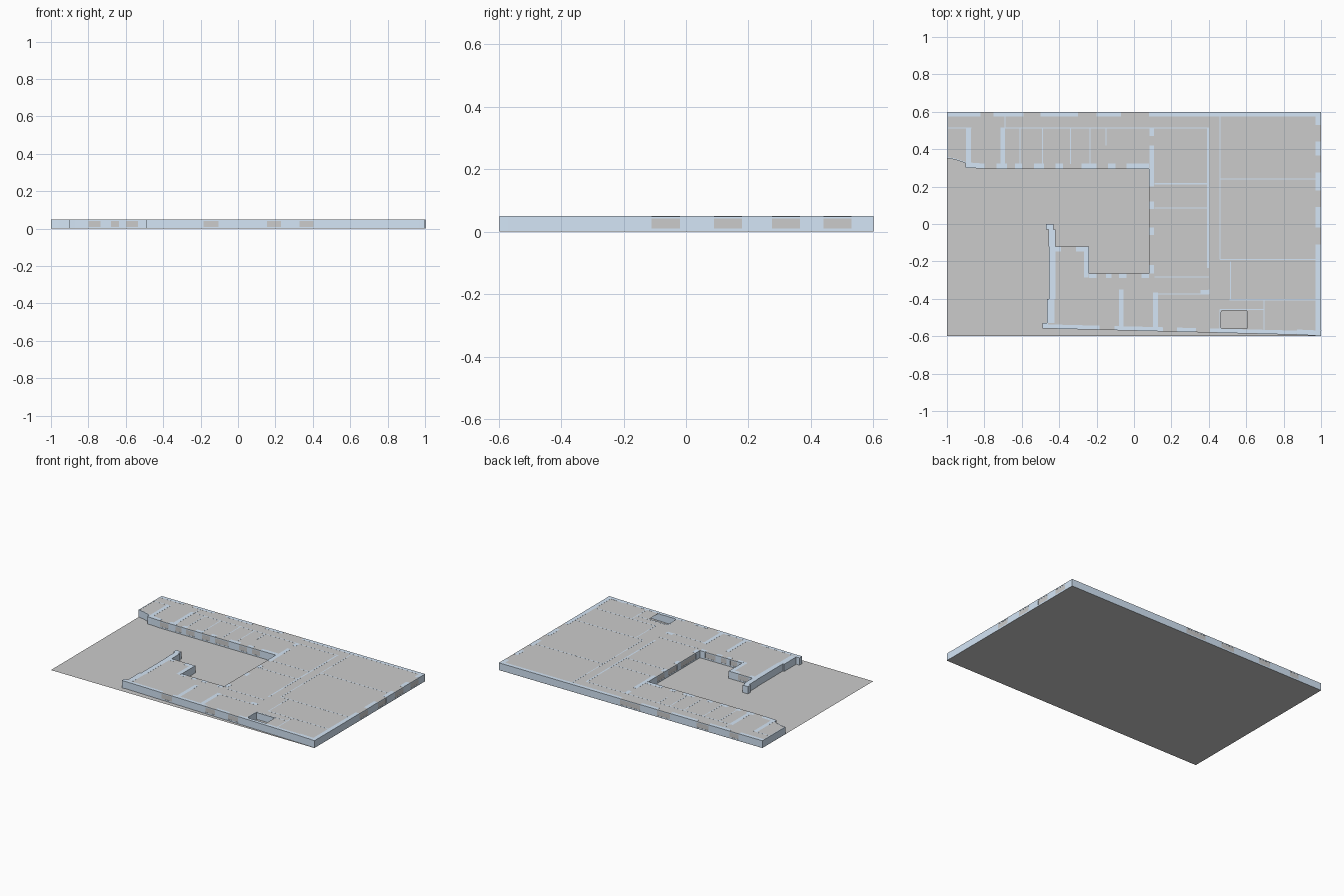
import bpy, bmesh
from mathutils import Vector

if "Cube" in bpy.data.objects:
    bpy.data.objects.remove(bpy.data.objects["Cube"])

H = 0.05            # wall height
ROOF = H - 0.0004   # roof sheet sits just under the wall tops
LOW = 0.0004        # walls start just above the base sheet
SILL, HEAD = 0.010, 0.042

blue = bpy.data.materials.new("wall_blue")
blue.diffuse_color = (0.66, 0.79, 0.93, 1)
blue.use_nodes = True
blue.node_tree.nodes["Principled BSDF"].inputs["Base Color"].default_value = blue.diffuse_color


def finish(name, bm, mat=None):
    bmesh.ops.recalc_face_normals(bm, faces=bm.faces)
    me = bpy.data.meshes.new(name)
    bm.to_mesh(me)
    bm.free()
    if mat:
        me.materials.append(mat)
    ob = bpy.data.objects.new(name, me)
    bpy.context.collection.objects.link(ob)
    return ob


def strip(bm, p, q, o1, o2, z1, z2):
    """Box along p-q, reaching from offset o1 to o2 on the right-hand side."""
    p, q = Vector(p), Vector(q)
    d = (q - p).normalized()
    n = Vector((d.y, -d.x))
    ring = [p + n * o1, q + n * o1, q + n * o2, p + n * o2]
    lo = [bm.verts.new((v.x, v.y, z1)) for v in ring]
    hi = [bm.verts.new((v.x, v.y, z2)) for v in ring]
    bm.faces.new(lo[::-1])
    bm.faces.new(hi)
    for i in range(4):
        j = (i + 1) % 4
        bm.faces.new((lo[i], lo[j], hi[j], hi[i]))


def sheet(name, loops, z):
    """Flat sheet from an outline plus optional holes."""
    bm = bmesh.new()
    for loop in loops:
        vs = [bm.verts.new((x, y, z)) for x, y in loop]
        for i, v in enumerate(vs):
            bm.edges.new((v, vs[(i + 1) % len(vs)]))
    bmesh.ops.triangle_fill(bm, use_beauty=True, use_dissolve=False,
                            edges=bm.edges[:], normal=(0, 0, 1))
    bmesh.ops.dissolve_limit(bm, angle_limit=0.01, verts=bm.verts[:], edges=bm.edges[:])
    ob = finish(name, bm)
    return ob


# building outline, clockwise from the north-west corner
outline = [(-1, .6), (1, .6), (1, -.598), (.87, -.592), (-.49, -.558), (-.49, -.53),
           (-.465, -.53), (-.465, -.40), (-.455, -.40), (-.455, -.03), (-.47, -.03),
           (-.47, 0), (-.43, 0), (-.43, -.12), (-.24, -.12), (-.24, -.265),
           (.08, -.265), (.08, .295), (-.80, .295), (-.90, .302), (-.90, .325),
           (-.96, .345), (-1, .352)]
shaft = [(.47, -.465), (.605, -.465), (.605, -.56), (.47, -.56), (.46, -.545), (.46, -.48)]

sheet("ground_sheet", [[(-1, -.6), (1, -.6), (1, .6), (-1, .6)]], 0)
sheet("roof_sheet", [outline, shaft], ROOF)

# edge index: (thickness, axis, openings along that axis)
edges = {
    0: (.025, 0, [(-.82, -.75), (-.59, -.50), (-.30, -.20), (-.07, .08)]),
    1: (.030, 1, [(.44, .53), (.275, .365), (.09, .18), (-.11, -.02)]),
    3: (.022, 0, [(-.185, -.105), (.155, .23), (.33, .405)]),
    4: (.030, 0, []), 5: (.03, 0, []), 6: (.04, 0, []), 8: (.035, 0, []),
    10: (.03, 0, []),
    13: (.028, 0, [(-.39, -.31)]),
    15: (.025, 0, [(-.20, -.15), (-.12, -.08), (-.04, .04)]),
    16: (.028, 1, [(-.22, -.06), (-.02, .08), (.12, .20)]),
    17: (.028, 0, [(-.80, -.735), (-.68, -.635), (-.60, -.535), (-.48, -.42),
                   (-.38, -.28), (-.20, -.14), (-.10, -.04)]),
    20: (.006, 0, []), 21: (.006, 0, []), 22: (.006, 1, []),
}

# outer walls with sills, lintels and window or door panels
walls, bands, panes = bmesh.new(), bmesh.new(), bmesh.new()
for i, a in enumerate(outline):
    b = outline[(i + 1) % len(outline)]
    a, b = Vector(a), Vector(b)
    th, ax, gaps = edges.get(i, (.028, 0, []))
    at = lambda v: a.lerp(b, min(1, max(0, (v - a[ax]) / (b[ax] - a[ax]))))
    pos = a
    for g in sorted(gaps, key=lambda g: abs(g[0] - a[ax])):
        s, e = sorted((at(g[0]), at(g[1])), key=lambda v: (v - a).length)
        if (s - pos).length > .002:
            strip(walls, pos, s, 0, th, LOW, H)
        strip(bands, s, e, 0, th, LOW, SILL)
        strip(bands, s, e, 0, th, HEAD, ROOF - .0004)
        strip(panes, s, e, .001, .004, SILL, HEAD)
        pos = e
    strip(walls, pos, b, 0, th, LOW, H)
finish("outer_walls", walls, blue)
finish("sills_and_lintels", bands, blue)
finish("window_and_door_panels", panes)

# inner partitions: horizontal (y, x1, x2) and vertical (x, y1, y2)
thin_h = [(.513, -1, -.87), (.513, -.70, .40), (.215, .11, .39), (.085, .11, .39),
          (-.283, .11, .40), (-.375, .12, .38), (.24, .46, .97), (-.19, .46, .97),
          (-.405, .51, .97), (-.457, .46, .695)]
thin_v = [(-.61, .32, .51), (-.49, .32, .51), (-.34, .32, .51), (-.235, .32, .51),
          (-.15, .42, .51), (.46, -.19, .58), (.515, -.405, -.20), (.695, -.575, -.41),
          (.46, -.575, -.457), (-.69, .51, .58), (.40, -.375, -.35)]
thick_v = [(-.885, .30, .515), (-.702, .32, .515), (.095, .295, .42), (.095, .47, .513),
           (-.068, -.55, -.35), (.115, -.555, -.365), (-.255, -.285, -.14)]
parts = bmesh.new()
for y, x1, x2 in thin_h:
    strip(parts, (x1, y), (x2, y), -.003, .003, LOW, H)
for x, y1, y2 in thin_v:
    strip(parts, (x, y1), (x, y2), -.003, .003, LOW, H)
for x, y1, y2 in thick_v:
    strip(parts, (x, y1), (x, y2), -.013, .013, LOW, H)
strip(parts, (.395, -.235), (.395, .513), -.005, .005, LOW, H)   # corridor wall
strip(parts, (.355, -.365), (.40, -.365), -.013, .013, LOW, H)   # corner pier
finish("inner_walls", parts, blue)
